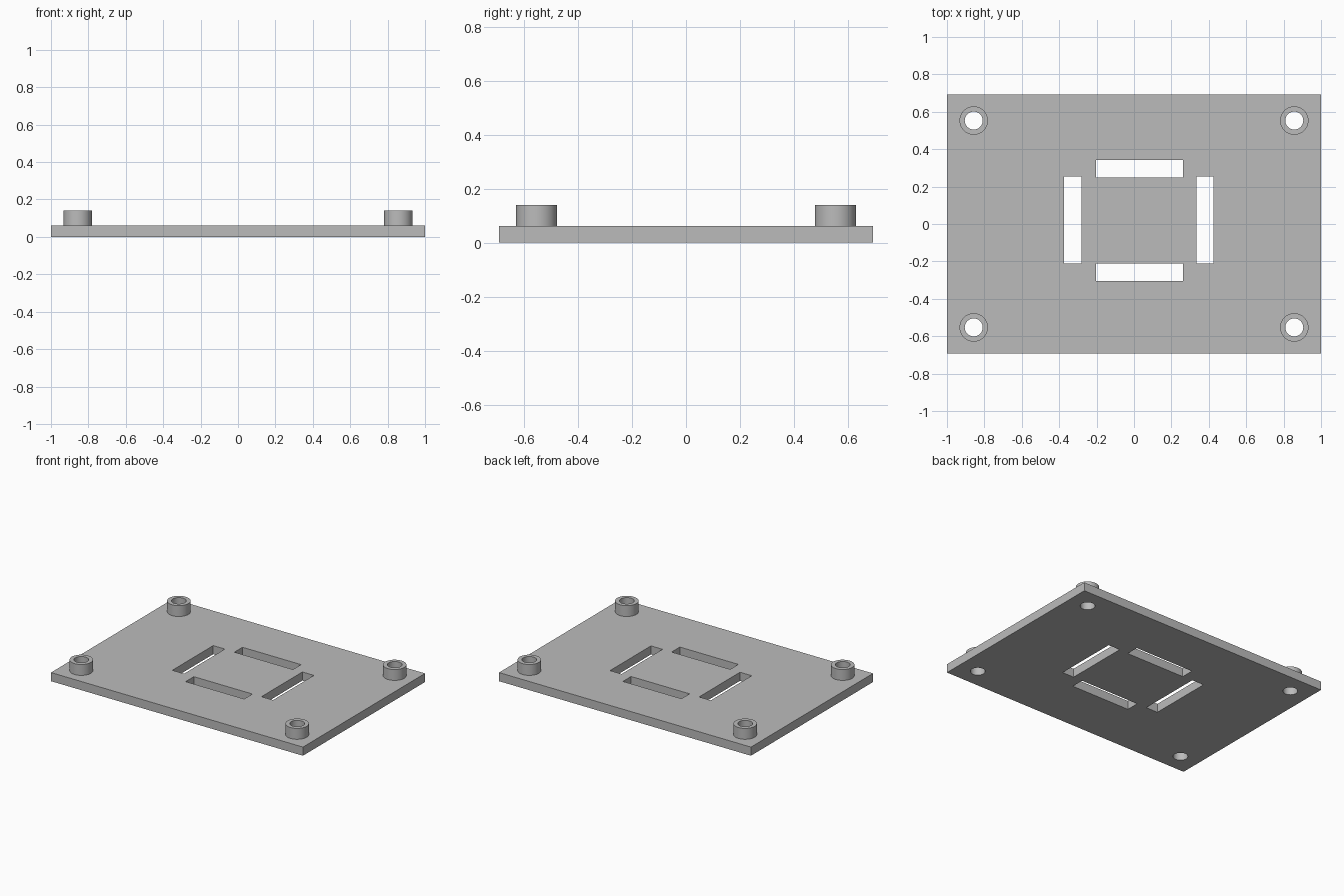
import bpy, bmesh, math

cube = bpy.data.objects.get("Cube")
if cube:
    bpy.data.objects.remove(cube, do_unlink=True)

PLATE_X, PLATE_Y, PLATE_TOP = 1.0, 0.692, 0.062
BOSS_X, BOSS_Y, BOSS_TOP = 0.857, 0.553, 0.14
BOSS_R, HOLE_R, SIDES = 0.076, 0.048, 48

GREY = (0.5, 0.5, 0.5, 1.0)
grey = bpy.data.materials.new("plain_grey")
grey.use_nodes = True
grey.diffuse_color = GREY
grey.node_tree.nodes["Principled BSDF"].inputs["Base Color"].default_value = GREY


def rect(x0, x1, y0, y1):
    return [(x0, y0), (x1, y0), (x1, y1), (x0, y1)]


def circle(cx, cy, r):
    steps = [2 * math.pi * i / SIDES for i in range(SIDES)]
    return [(cx + r * math.cos(a), cy + r * math.sin(a)) for a in steps]


def prism(name, loops, z0, z1):
    """Solid from an outer outline and hole outlines, raised from z0 to z1."""
    bm = bmesh.new()
    for loop in loops:
        verts = [bm.verts.new((x, y, z0)) for x, y in loop]
        for a, b in zip(verts, verts[1:] + verts[:1]):
            bm.edges.new((a, b))
    bmesh.ops.triangle_fill(bm, edges=bm.edges[:], use_beauty=True, normal=(0, 0, 1))
    raised = bmesh.ops.extrude_face_region(bm, geom=bm.faces[:], use_keep_orig=True)["geom"]
    top = [g for g in raised if isinstance(g, bmesh.types.BMVert)]
    bmesh.ops.translate(bm, verts=top, vec=(0, 0, z1 - z0))
    bmesh.ops.recalc_face_normals(bm, faces=bm.faces[:])
    mesh = bpy.data.meshes.new(name)
    bm.to_mesh(mesh)
    bm.free()
    mesh.materials.append(grey)
    obj = bpy.data.objects.new(name, mesh)
    bpy.context.collection.objects.link(obj)
    bpy.ops.object.select_all(action="DESELECT")
    obj.select_set(True)
    bpy.context.view_layer.objects.active = obj
    bpy.ops.object.shade_smooth_by_angle(angle=math.radians(30))
    return obj


corners = {
    "front_right": (-BOSS_X, -BOSS_Y), "front_left": (BOSS_X, -BOSS_Y),
    "back_right": (-BOSS_X, BOSS_Y), "back_left": (BOSS_X, BOSS_Y),
}

# Base plate with four slots and a through hole in each corner
slots = [
    rect(-0.203, 0.262, 0.249, 0.341),
    rect(-0.203, 0.262, -0.304, -0.211),
    rect(-0.374, -0.281, -0.211, 0.253),
    rect(0.334, 0.426, -0.211, 0.253),
]
outline = rect(-PLATE_X, PLATE_X, -PLATE_Y, PLATE_Y)
holes = [circle(x, y, HOLE_R) for x, y in corners.values()]
prism("base_plate", [outline] + slots + holes, 0, PLATE_TOP)

# Hollow round standoffs over the corner holes
for corner, (x, y) in corners.items():
    prism(corner + "_standoff", [circle(x, y, BOSS_R), circle(x, y, HOLE_R)], PLATE_TOP, BOSS_TOP)
